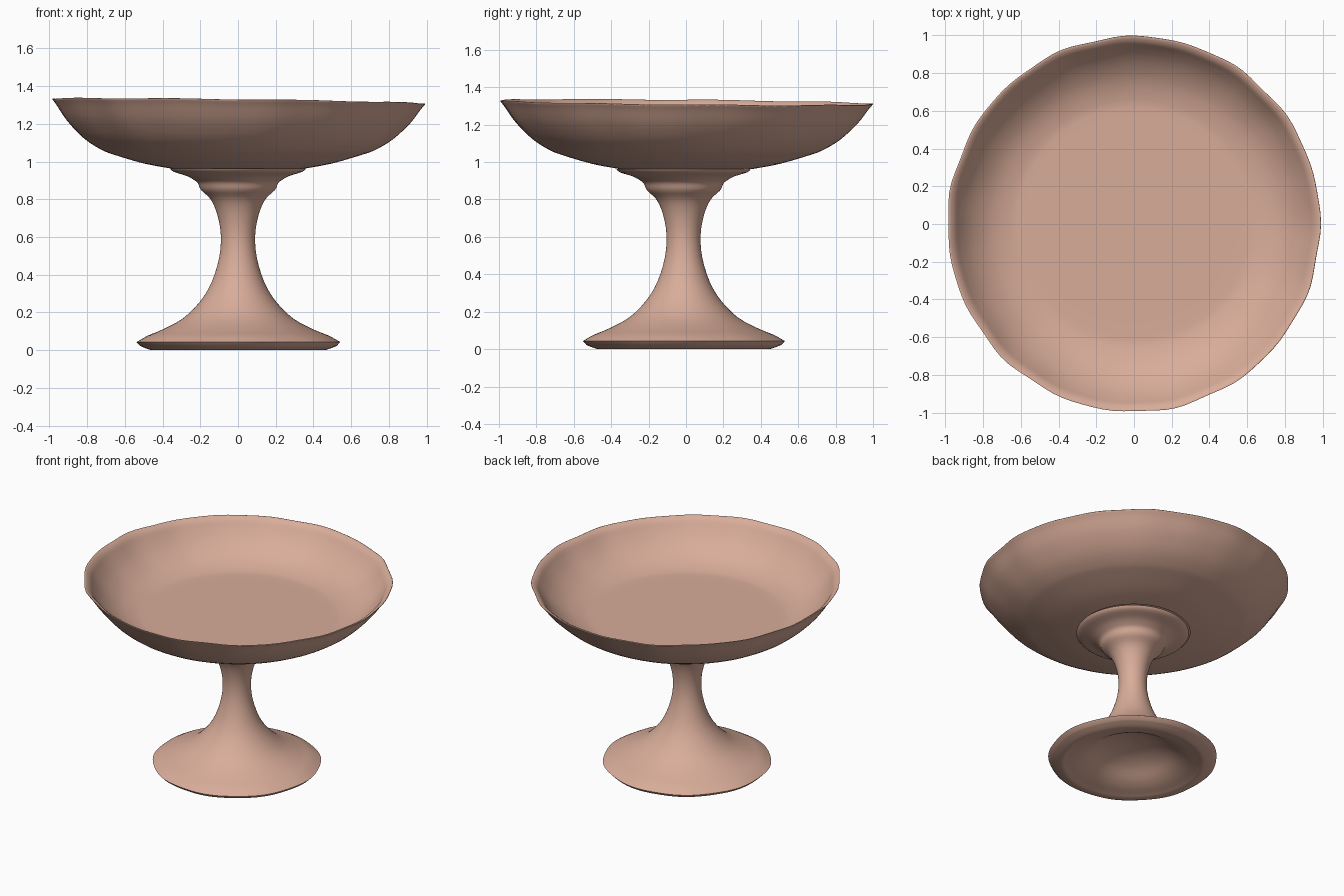
import bpy, bmesh, math

if "Cube" in bpy.data.objects:
    bpy.data.objects.remove(bpy.data.objects["Cube"])

SEGMENTS = 112

clay = bpy.data.materials.new("pale_terracotta")
clay.diffuse_color = (0.69, 0.415, 0.32, 1.0)
clay.use_nodes = True
clay.node_tree.nodes["Principled BSDF"].inputs["Base Color"].default_value = clay.diffuse_color


def smooth_profile(points, steps=3):
    """Catmull-Rom interpolation of (radius, height) points."""
    out = []
    for i in range(len(points) - 1):
        p0, p1 = points[max(i - 1, 0)], points[i]
        p2, p3 = points[i + 1], points[min(i + 2, len(points) - 1)]
        for s in range(steps):
            t = s / steps
            out.append(tuple(
                0.5 * (2 * b + (c - a) * t + (2 * a - 5 * b + 4 * c - d) * t ** 2
                       + (3 * b - a - 3 * c + d) * t ** 3)
                for a, b, c, d in zip(p0, p1, p2, p3)))
    out.append(points[-1])
    return out


def lathe(name, profile, warp, sharp_angle):
    """Revolve a profile about z; warp(r, z, angle) adds the hand-made unevenness."""
    bm = bmesh.new()
    rings = []
    for r, z in profile:
        if r < 0.001:
            rings.append([bm.verts.new((0, 0, z))])
            continue
        ring = []
        for k in range(SEGMENTS):
            a = math.tau * k / SEGMENTS
            rr, zz = warp(r, z, a)
            ring.append(bm.verts.new((rr * math.cos(a), rr * math.sin(a), zz)))
        rings.append(ring)
    for lower, upper in zip(rings, rings[1:]):
        for k in range(SEGMENTS):
            n = (k + 1) % SEGMENTS
            quad = [lower[k % len(lower)], lower[n % len(lower)],
                    upper[n % len(upper)], upper[k % len(upper)]]
            bm.faces.new(list(dict.fromkeys(quad)))
    bmesh.ops.recalc_face_normals(bm, faces=bm.faces)
    mesh = bpy.data.meshes.new(name)
    bm.to_mesh(mesh)
    bm.free()
    mesh.materials.append(clay)
    obj = bpy.data.objects.new(name, mesh)
    bpy.context.collection.objects.link(obj)
    bpy.ops.object.select_all(action='DESELECT')
    obj.select_set(True)
    bpy.context.view_layer.objects.active = obj
    bpy.ops.object.shade_smooth_by_angle(angle=math.radians(sharp_angle))
    return obj


def bowl_warp(r, z, a):
    # Gently scalloped outline and slightly tilted lip, fading out towards the foot
    f = max(0.0, (r - 0.6) / 0.39) ** 2
    wave = (0.003 * math.sin(13 * a + 0.6) + 0.003 * math.sin(19 * a + 2.0)
            - 0.004 * math.cos(2 * a))
    tilt = -r * (0.013 * math.cos(a) + 0.010 * math.sin(a))
    return r + f * wave, z + f * (tilt + 0.002 * math.sin(9 * a))


def foot_warp(r, z, a):
    f = max(0.0, (r - 0.4) / 0.14) if z < 0.12 else 0.0
    return r + f * 0.003 * math.sin(9 * a + 1.0), z


# Wide bowl: inner floor and rounded wall, thin lip, outer wall down to the collar
bowl = [(0.0, 1.073), (0.35, 1.073), (0.58, 1.073), (0.66, 1.079),
        (0.75, 1.107), (0.82, 1.148), (0.88, 1.2), (0.925, 1.255),
        (0.952, 1.295), (0.97, 1.312), (0.985, 1.32), (0.991, 1.316),
        (0.968, 1.287), (0.91, 1.207), (0.82, 1.12), (0.73, 1.064),
        (0.66, 1.037), (0.5, 0.99), (0.36, 0.964)]
lathe("bowl", smooth_profile(bowl), bowl_warp, 80)

# Pedestal: stepped collar, waisted stem, flared foot and hollow underside
stem = [(0.36, 0.964), (0.34, 0.945), (0.275, 0.925), (0.237, 0.905),
        (0.213, 0.885), (0.195, 0.848), (0.145, 0.80), (0.11, 0.72),
        (0.091, 0.61), (0.10, 0.49), (0.14, 0.36), (0.20, 0.26),
        (0.29, 0.17), (0.40, 0.11), (0.48, 0.077), (0.54, 0.043)]
underside = [(0.52, 0.022), (0.48, 0.006), (0.45, 0.0), (0.42, 0.008),
             (0.36, 0.025), (0.30, 0.052), (0.22, 0.10), (0.12, 0.135), (0.0, 0.15)]
pedestal = lathe("pedestal", smooth_profile(stem) + smooth_profile(underside),
                 foot_warp, 60)
pedestal.location.y = -0.013
